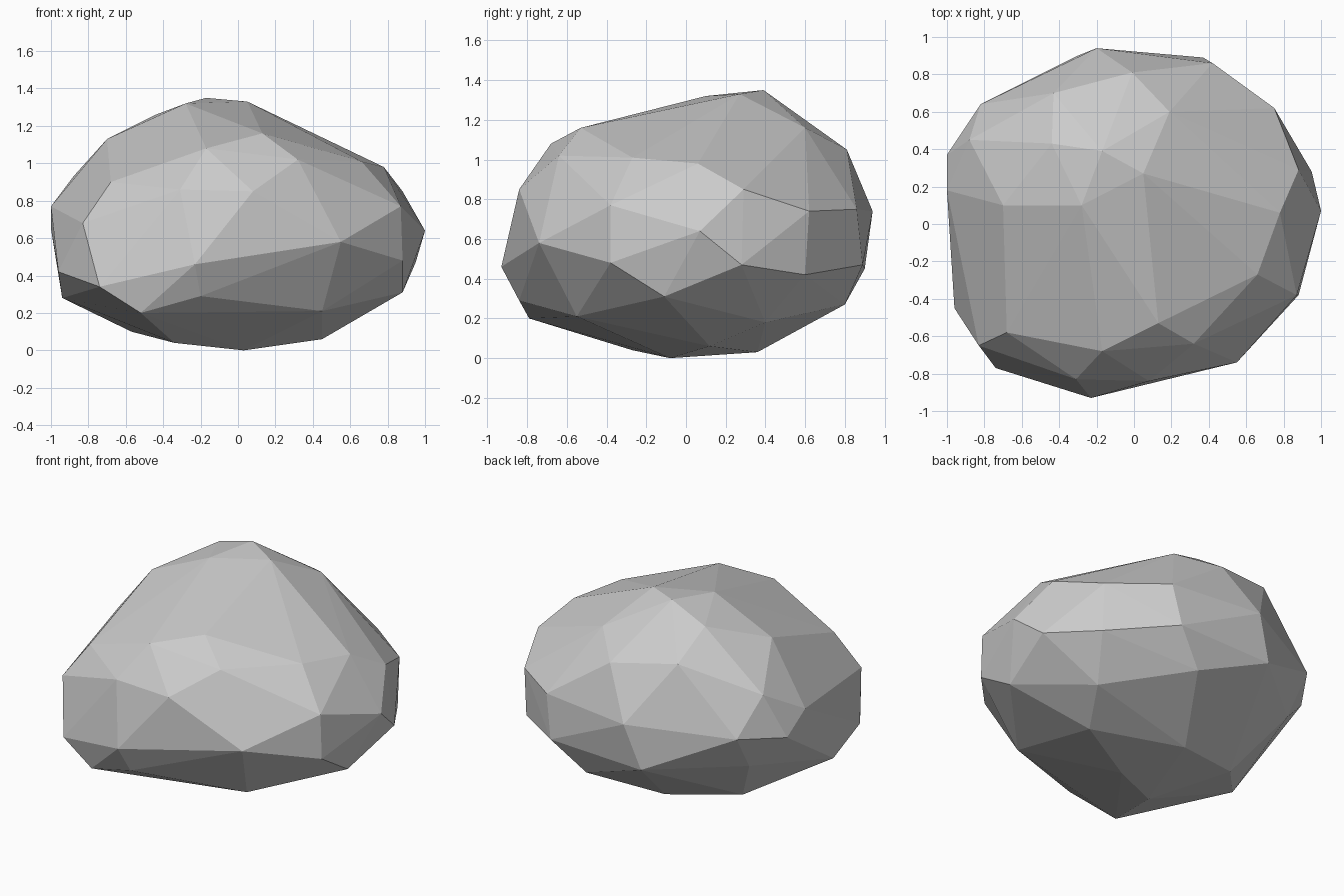
import bpy, bmesh

# Corner points of the boulder, in bands from the crown down to the base
crown = [(.05, .27, 1.33), (-.17, .39, 1.35), (-.28, .10, 1.32), (-.44, .43, 1.26),
         (.13, -.53, 1.16), (.19, .60, 1.16), (-.70, .10, 1.13),
         (-.43, .70, 1.11), (-.17, -.68, 1.08), (-.01, .81, 1.05)]
shoulder = [(.32, -.64, 1.02), (.66, -.27, 1.01), (.78, .06, .98), (-.88, .45, .93),
            (-.68, -.58, .90), (-.31, -.83, .86), (.08, -.84, .85), (.88, .29, .85)]
girth = [(.87, -.38, .77), (-1, .18, .77), (.42, .86, .75), (-.20, .94, .74),
         (.75, .62, .74), (-.82, .64, .69), (-.83, -.65, .68), (-1, .37, .65),
         (1, .07, .64), (.55, -.74, .58)]
lower = [(.88, -.38, .48), (.95, .28, .47), (.37, .89, .47), (-.23, -.93, .46),
         (-.30, .90, .45), (-.80, .48, .45), (.75, .60, .42), (-.96, -.45, .42),
         (-.74, -.77, .34), (.88, -.11, .31)]
base = [(-.20, -.84, .29), (-.94, -.20, .28), (.17, .80, .27), (.45, -.55, .21),
        (-.52, -.79, .20), (.62, .40, .18), (-.57, .22, .10), (.45, .12, .06),
        (-.34, -.27, .04), (-.10, .36, .03), (.03, -.08, 0)]

# Wrap the points in a faceted convex skin
bm = bmesh.new()
for band in (crown, shoulder, girth, lower, base):
    for co in band:
        bm.verts.new(co)
bmesh.ops.convex_hull(bm, input=bm.verts)
bmesh.ops.delete(bm, geom=[v for v in bm.verts if not v.link_faces], context='VERTS')
bmesh.ops.recalc_face_normals(bm, faces=bm.faces)

mesh = bpy.data.meshes.new("boulder")
bm.to_mesh(mesh)
bm.free()
bpy.context.collection.objects.link(bpy.data.objects.new("boulder", mesh))
